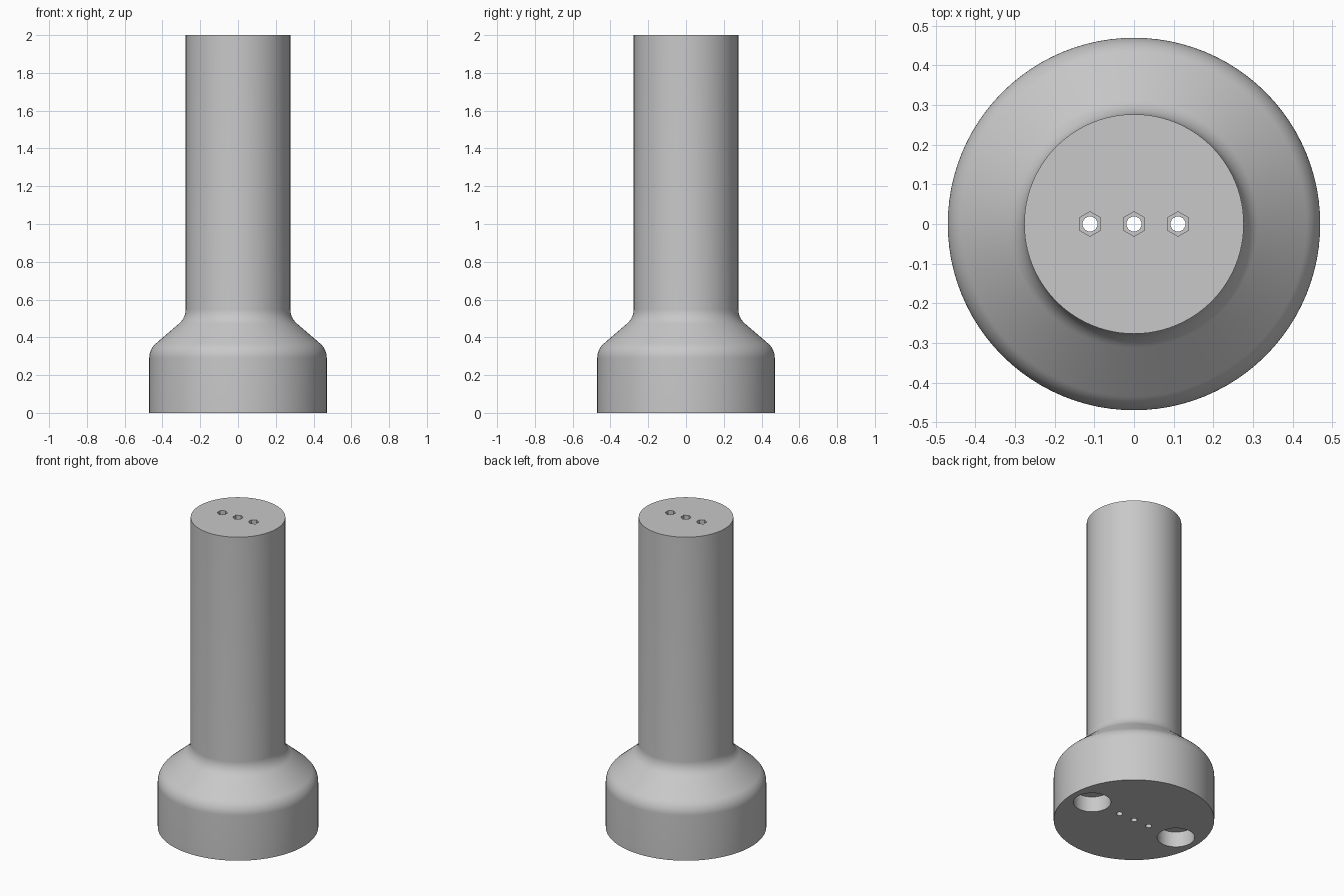
import bpy, bmesh, math
from mathutils import Vector

cube = bpy.data.objects.get("Cube")
if cube:
    bpy.data.objects.remove(cube, do_unlink=True)

grey = bpy.data.materials.new("light_grey")
grey.use_nodes = True
colour = (0.58, 0.58, 0.58, 1)
grey.diffuse_color = colour
grey.node_tree.nodes["Principled BSDF"].inputs["Base Color"].default_value = colour

BASE_R, SHAFT_R, HEIGHT = 0.47, 0.277, 2.0
SEGMENTS = 96


def fillet(before, corner, after, radius, steps=8):
    """Points of an arc that rounds a corner of the profile."""
    corner = Vector(corner)
    a = (Vector(before) - corner).normalized()
    b = (Vector(after) - corner).normalized()
    half = a.angle(b) / 2
    tangent = radius / math.tan(half)
    centre = corner + (a + b).normalized() * radius / math.sin(half)
    start = corner + a * tangent - centre
    end = corner + b * tangent - centre
    # Blend the two radii and push each blend out to the arc
    return [centre + start.lerp(end, i / steps).normalized() * radius
            for i in range(steps + 1)]


def cutter(name, x, radius, z0, z1, sides):
    bpy.ops.mesh.primitive_cylinder_add(
        vertices=sides, radius=radius, depth=z1 - z0, location=(x, 0, (z0 + z1) / 2))
    obj = bpy.context.object
    obj.name = name
    obj.hide_render = True
    obj.data.materials.append(grey)
    return obj


# Turned body: wide base, rounded shoulder, straight shaft
foot, low, high, top = (BASE_R, 0), (BASE_R, 0.337), (SHAFT_R, 0.503), (SHAFT_R, HEIGHT)
profile = [foot, *fillet(foot, low, high, 0.1), *fillet(low, high, top, 0.1), top]

bm = bmesh.new()
rings = []
for r, z in profile:
    rings.append([bm.verts.new((r * math.cos(a), r * math.sin(a), z))
                  for a in (math.tau * i / SEGMENTS for i in range(SEGMENTS))])
for lower, upper in zip(rings, rings[1:]):
    for i in range(SEGMENTS):
        j = (i + 1) % SEGMENTS
        bm.faces.new((lower[i], lower[j], upper[j], upper[i]))
bm.faces.new(rings[0][::-1])
bm.faces.new(rings[-1])
mesh = bpy.data.meshes.new("body")
bm.to_mesh(mesh)
bm.free()
body = bpy.data.objects.new("body", mesh)
bpy.context.collection.objects.link(body)
mesh.materials.append(grey)

# Holes: three through bores with hexagonal sockets, two round pockets below
cutters = []
for x in (-0.111, 0, 0.111):
    cutters.append(cutter("bore_cutter", x, 0.019, -0.1, HEIGHT + 0.1, 24))
    cutters.append(cutter("hex_socket_cutter", x, 0.031, HEIGHT - 0.05, HEIGHT + 0.1, 6))
for x in (-0.32, 0.32):
    cutters.append(cutter("pocket_cutter", x, 0.11, -0.1, 0.1, 48))

# Apply the cuts, remove the cutters, then smooth the curved walls
bpy.ops.object.select_all(action="DESELECT")
bpy.context.view_layer.objects.active = body
body.select_set(True)
for c in cutters:
    cut = body.modifiers.new(c.name, "BOOLEAN")
    cut.operation = "DIFFERENCE"
    cut.solver = "EXACT"
    cut.object = c
    bpy.ops.object.modifier_apply(modifier=cut.name)
    bpy.data.objects.remove(c, do_unlink=True)
bpy.ops.object.shade_smooth_by_angle(angle=math.radians(30))
